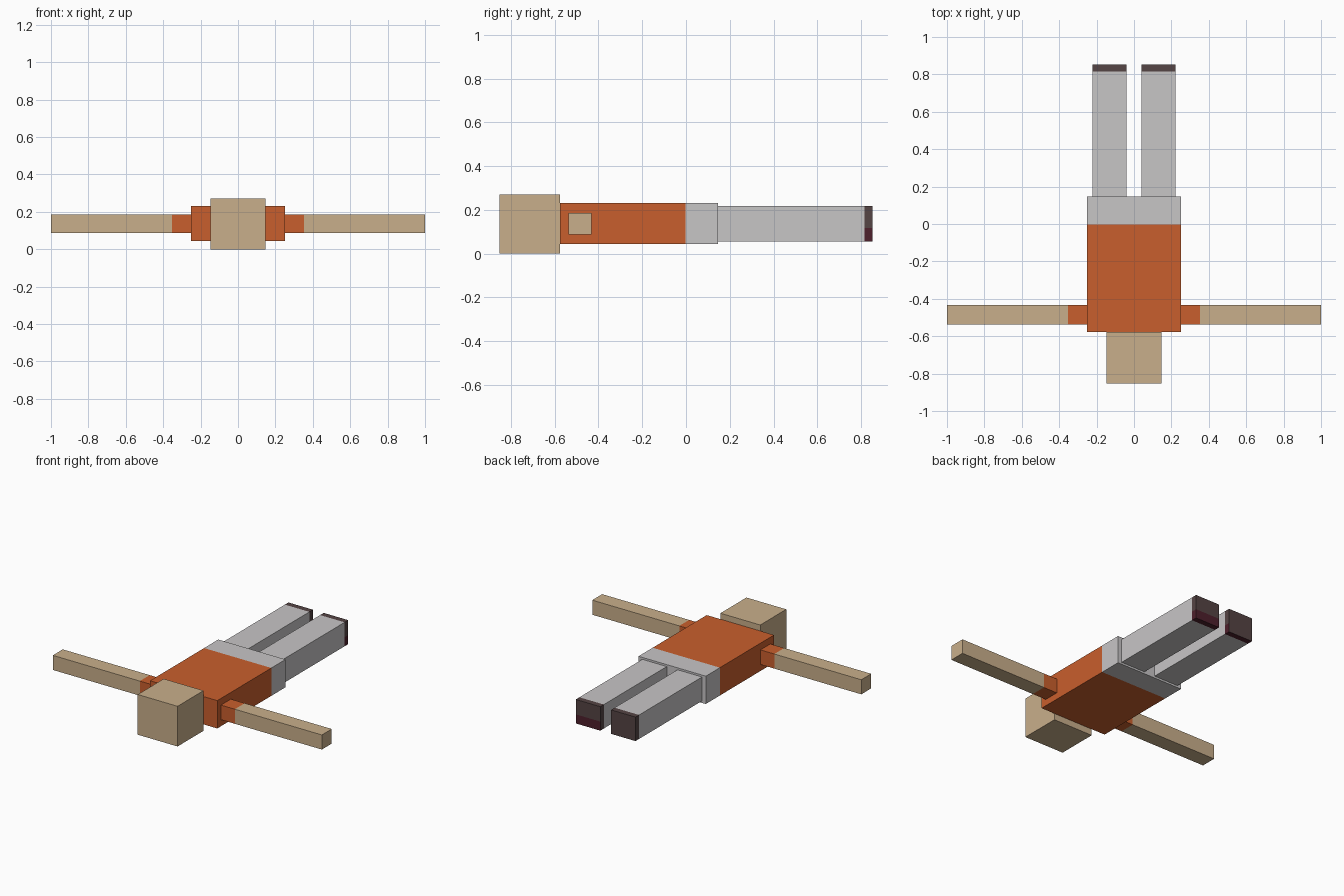
import bpy
import bmesh
from mathutils import Vector

if "Cube" in bpy.data.objects:
    bpy.data.objects.remove(bpy.data.objects["Cube"])


def material(name, rgb):
    m = bpy.data.materials.new(name)
    m.diffuse_color = (*rgb, 1)
    m.use_nodes = True
    m.node_tree.nodes["Principled BSDF"].inputs["Base Color"].default_value = m.diffuse_color
    return m


SKIN = material("tan", (0.584, 0.429, 0.258))
SHIRT = material("orange", (0.584, 0.114, 0.026))
TROUSERS = material("light grey", (0.575, 0.562, 0.568))
SHOE = material("dark brown", (0.091, 0.058, 0.058))
TRIM = material("maroon", (0.076, 0.014, 0.025))


def box(name, lo, hi, mats, cuts=(), rule=None):
    """Box between two corners, sliced at (axis, position), coloured per face by rule."""
    lo, hi = Vector(lo), Vector(hi)
    bm = bmesh.new()
    bmesh.ops.create_cube(bm, size=1)
    for v in bm.verts:
        v.co = [(lo[i] + hi[i]) / 2 + v.co[i] * (hi[i] - lo[i]) for i in range(3)]
    for axis, pos in cuts:
        n = Vector((0, 0, 0))
        n[axis] = 1
        bmesh.ops.bisect_plane(bm, geom=bm.verts[:] + bm.edges[:] + bm.faces[:],
                               plane_co=n * pos, plane_no=n)
    bm.normal_update()
    if rule:
        for f in bm.faces:
            f.material_index = rule(f.calc_center_median(), f.normal)
    mesh = bpy.data.meshes.new(name)
    bm.to_mesh(mesh)
    bm.free()
    for m in mats:
        mesh.materials.append(m)
    ob = bpy.data.objects.new(name, mesh)
    bpy.context.collection.objects.link(ob)
    return ob


# Head
box("head", (-0.148, -0.853, 0), (0.148, -0.577, 0.27), [SKIN])

# Torso: shirt in front of the waist line, trousers behind it
WAIST = -0.003
box("torso", (-0.25, -0.577, 0.043), (0.25, 0.147, 0.23), [SHIRT, TROUSERS],
    [(1, WAIST)], lambda c, n: int(c.y > WAIST))

FOOT, SOLE = 0.815, 0.117


# Leg faces: trousers, then a shoe with maroon low on the outer end and sides
def make_leg_rule(side):
    def rule(c, n):
        if c.y < FOOT:
            return 0
        low = c.z < SOLE
        if n.z < -0.5 or (low and n.x > 0.5) or (low and n.y > 0.5 and side > 0):
            return 2
        return 1
    return rule


for side, label in ((-1, "left"), (1, "right")):
    # Arm with a short sleeve
    xs = sorted((side * 0.25, side * 1.0))
    box(label + "_arm", (xs[0], -0.538, 0.087), (xs[1], -0.433, 0.185),
        [SHIRT, SKIN], [(0, side * 0.353)], lambda c, n: int(abs(c.x) > 0.353))
    # Leg with shoe
    xs = sorted((side * 0.04, side * 0.222))
    box(label + "_leg", (xs[0], 0.147, 0.056), (xs[1], 0.853, 0.217),
        [TROUSERS, SHOE, TRIM], [(1, FOOT), (2, SOLE)], make_leg_rule(side))
